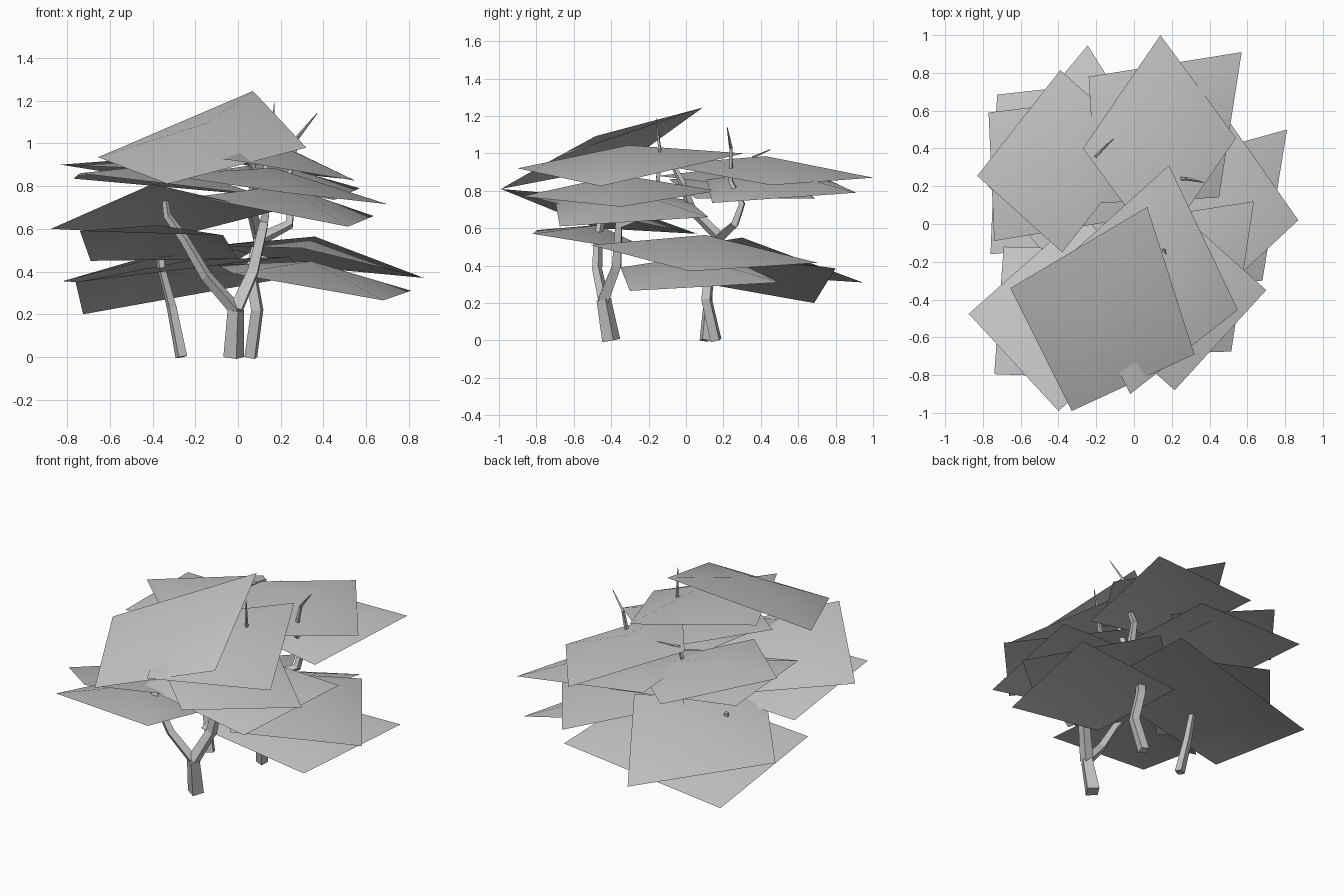
import bpy, bmesh
from mathutils import Vector

cube = bpy.data.objects.get("Cube")
if cube:
    bpy.data.objects.remove(cube, do_unlink=True)


def make_material(name, value):
    mat = bpy.data.materials.new(name)
    mat.use_nodes = True
    colour = (value, value, value, 1)
    mat.diffuse_color = colour
    mat.node_tree.nodes["Principled BSDF"].inputs["Base Color"].default_value = colour
    return mat


grey = make_material("plain grey", 0.55)


def leaf(name, a, b, c, d=None, lift=0.1):
    """Four-cornered leaf card with a raised centre; d closes the parallelogram."""
    a, b, c = Vector(a), Vector(b), Vector(c)
    d = Vector(d) if d else a + c - b
    centre = (a + b + c + d) / 4 + Vector((0, 0, lift))
    bm = bmesh.new()
    rim = [bm.verts.new(p) for p in (a, b, c, d)]
    hub = bm.verts.new(centre)
    for i in range(4):
        face = bm.faces.new((rim[i], rim[(i + 1) % 4], hub))
        face.normal_update()
        if face.normal.z < 0:
            face.normal_flip()
        face.smooth = True
    mesh = bpy.data.meshes.new(name)
    bm.to_mesh(mesh)
    bm.free()
    mesh.materials.append(grey)
    bpy.context.collection.objects.link(bpy.data.objects.new(name, mesh))


def branch(name, start, end, *points):
    """Angular tapering tube along the points, from radius start to radius end."""
    curve = bpy.data.curves.new(name, "CURVE")
    curve.dimensions = "3D"
    curve.bevel_depth = 1
    curve.bevel_resolution = 0
    curve.use_fill_caps = True
    spline = curve.splines.new("POLY")
    spline.points.add(len(points) - 1)
    for i, (point, pos) in enumerate(zip(spline.points, points)):
        point.co = (*pos, 1)
        point.radius = start + (end - start) * i / (len(points) - 1)
    curve.materials.append(grey)
    obj = bpy.data.objects.new(name, curve)
    bpy.context.collection.objects.link(obj)
    bpy.ops.object.select_all(action="DESELECT")
    obj.select_set(True)
    bpy.context.view_layer.objects.active = obj
    bpy.ops.object.convert(target="MESH")
    bpy.ops.object.shade_flat()


# Crown leaves
leaf("crown_leaf_front", (.07, .09, 1.245), (.32, -.69, .98), (-.33, -.99, .81), (-.655, -.34, .935))
leaf("crown_leaf_centre", (.185, .31, 1), (.55, -.455, .825), (-.02, -.9, .92), (-.37, -.19, .95), lift=.12)
leaf("crown_leaf_back", (-.27, .4, .98), (.14, 1, .87), (.54, .455, .83), lift=.08)
leaf("crown_leaf_right", (-.39, .815, .83), (-.83, .255, .9), (-.38, -.15, .88), lift=.08)

# Middle leaves
leaf("middle_leaf_back", (-.24, .78, .85), (.57, .91, .79), (.45, .14, .735), (-.2, .11, .86))
leaf("middle_leaf_right", (.06, .69, .76), (-.77, .59, .835), (-.74, -.09, .86), (.1, .05, .76))
leaf("middle_leaf_front", (.12, .17, .8), (.7, -.35, .715), (.215, -.88, .77))
leaf("middle_leaf_left", (-.07, .01, .75), (.635, .12, .66), (.515, -.675, .61), (-.2, -.7, .75), lift=.11)
leaf("middle_leaf_corner", (-.27, .06, .57), (-.875, -.475, .6), (-.4, -.99, .81), (.16, -.5, .68))

# Lower leaves
leaf("lower_leaf_front", (0, -.14, .46), (-.69, -.12, .45), (-.74, -.795, .59), (-.07, -.82, .57))
leaf("lower_leaf_back", (.16, .3, .55), (-.245, .945, .31), (-.82, .26, .355), (-.39, -.26, .46), lift=.08)
leaf("lower_leaf_right", (.31, .8, .385), (-.725, .685, .2), (-.76, -.16, .35), (.24, -.07, .47))
leaf("lower_leaf_left", (.39, .705, .415), (.87, .02, .37), (.3, -.51, .51), (-.12, .2, .52), lift=.11)
leaf("lower_leaf_side", (-.1, .25, .43), (.81, .5, .31), (.68, -.3, .265), (-.02, -.35, .39))

# Front stem with its two arms
branch("front_stem", .05, .04, (-.02, -.4, 0), (-.01, -.44, .22))
branch("front_stem_right_arm", .032, .015, (-.01, -.44, .22), (-.15, -.475, .38),
       (-.25, -.47, .55), (-.33, -.45, .66), (-.34, -.44, .73))
branch("front_stem_left_arm", .04, .01, (-.01, -.44, .22), (.07, -.37, .4), (.12, -.36, .62),
       (.13, -.22, .67), (.12, -.15, .85), (.16, -.14, 1.02))
branch("front_twig", .01, .002, (.16, -.14, 1.02), (.17, -.16, 1.19))

# Back stem with its two arms
branch("back_stem", .035, .03, (.06, .16, 0), (.09, .11, .22), (.06, .13, .4), (.1, .18, .55))
branch("back_stem_left_arm", .03, .01, (.1, .18, .55), (.24, .26, .62), (.25, .3, .73),
       (.24, .24, .85), (.28, .24, 1.03))
branch("back_stem_middle_arm", .03, .015, (.1, .18, .55), (.06, .03, .7), (.08, -.02, .84), (.06, -.06, .92))
branch("left_twig", .01, .002, (.28, .24, 1.03), (.37, .22, 1.14))

# Right stem
branch("right_stem", .03, .015, (-.265, .1, 0), (-.31, .12, .23), (-.36, .1, .42), (-.365, .11, .5))
branch("back_twig", .014, .003, (-.22, .35, .9), (-.2, .36, .98), (-.11, .45, 1.02))
